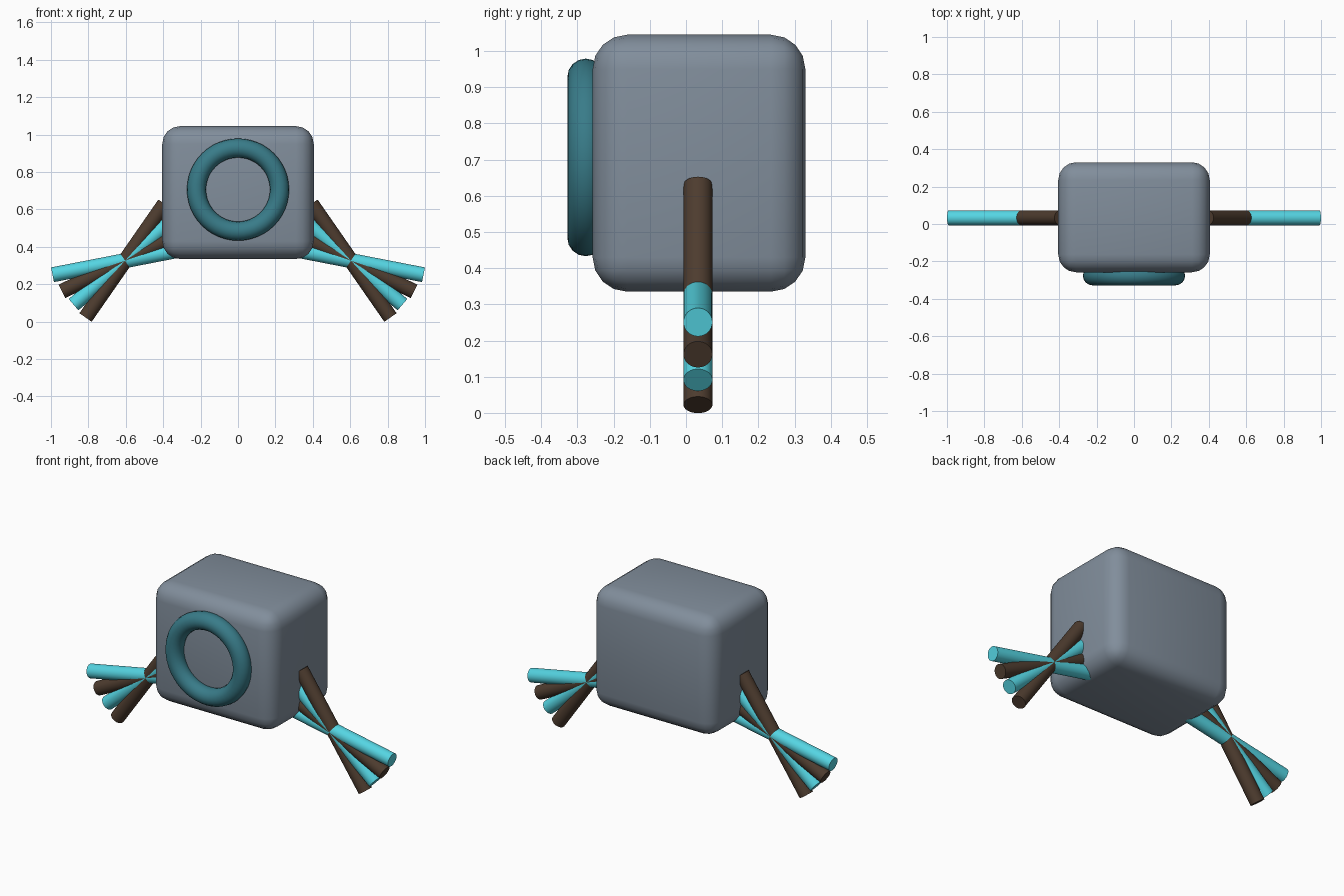
import bpy, math
from mathutils import Vector

if "Cube" in bpy.data.objects:
    bpy.data.objects.remove(bpy.data.objects["Cube"])


def material(name, rgb):
    m = bpy.data.materials.new(name)
    m.diffuse_color = (*rgb, 1)
    m.use_nodes = True
    m.node_tree.nodes["Principled BSDF"].inputs["Base Color"].default_value = m.diffuse_color
    return m


SLATE = material("slate", (0.22, 0.27, 0.33))
TEAL = material("teal", (0.04, 0.20, 0.25))
CYAN = material("cyan", (0.09, 0.66, 0.76))
BROWN = material("brown", (0.075, 0.045, 0.028))


def finish(name, mat, angle=35):
    ob = bpy.context.object
    ob.name = name
    ob.data.materials.append(mat)
    bpy.ops.object.shade_smooth_by_angle(angle=math.radians(angle))
    return ob


# Rounded body block
bpy.ops.mesh.primitive_cube_add(size=1, location=(0, 0.036, 0.69))
body = bpy.context.object
body.scale = (0.81, 0.588, 0.71)
bpy.ops.object.transform_apply(location=False, rotation=False, scale=True)
bev = body.modifiers.new("rounding", 'BEVEL')
bev.width = 0.095
bev.segments = 4
bpy.ops.object.modifier_apply(modifier=bev.name)
finish("body", SLATE)

# Ring on the front face
bpy.ops.mesh.primitive_torus_add(major_radius=0.222, minor_radius=0.051,
                                 major_segments=48, minor_segments=16,
                                 location=(0, -0.277, 0.706),
                                 rotation=(math.pi / 2, 0, 0))
finish("front_ring", TEAL)

# Fans of crossing rods on both sides: (angle below horizontal, half length)
RODS = [(11, 0.395, CYAN), (26, 0.375, BROWN), (40.5, 0.362, CYAN), (55.2, 0.37, BROWN)]
for side, label in ((1, "right"), (-1, "left")):
    for i, (deg, half, mat) in enumerate(RODS):
        a = math.radians(deg)
        d = Vector((side * math.cos(a), 0, -math.sin(a)))
        bpy.ops.mesh.primitive_cylinder_add(vertices=32, radius=0.04, depth=2 * half,
                                            location=(side * 0.604, 0.033, 0.326))
        bpy.context.object.rotation_euler = (0, math.atan2(d.x, d.z), 0)
        finish(f"{label}_rod_{i + 1}", mat)
